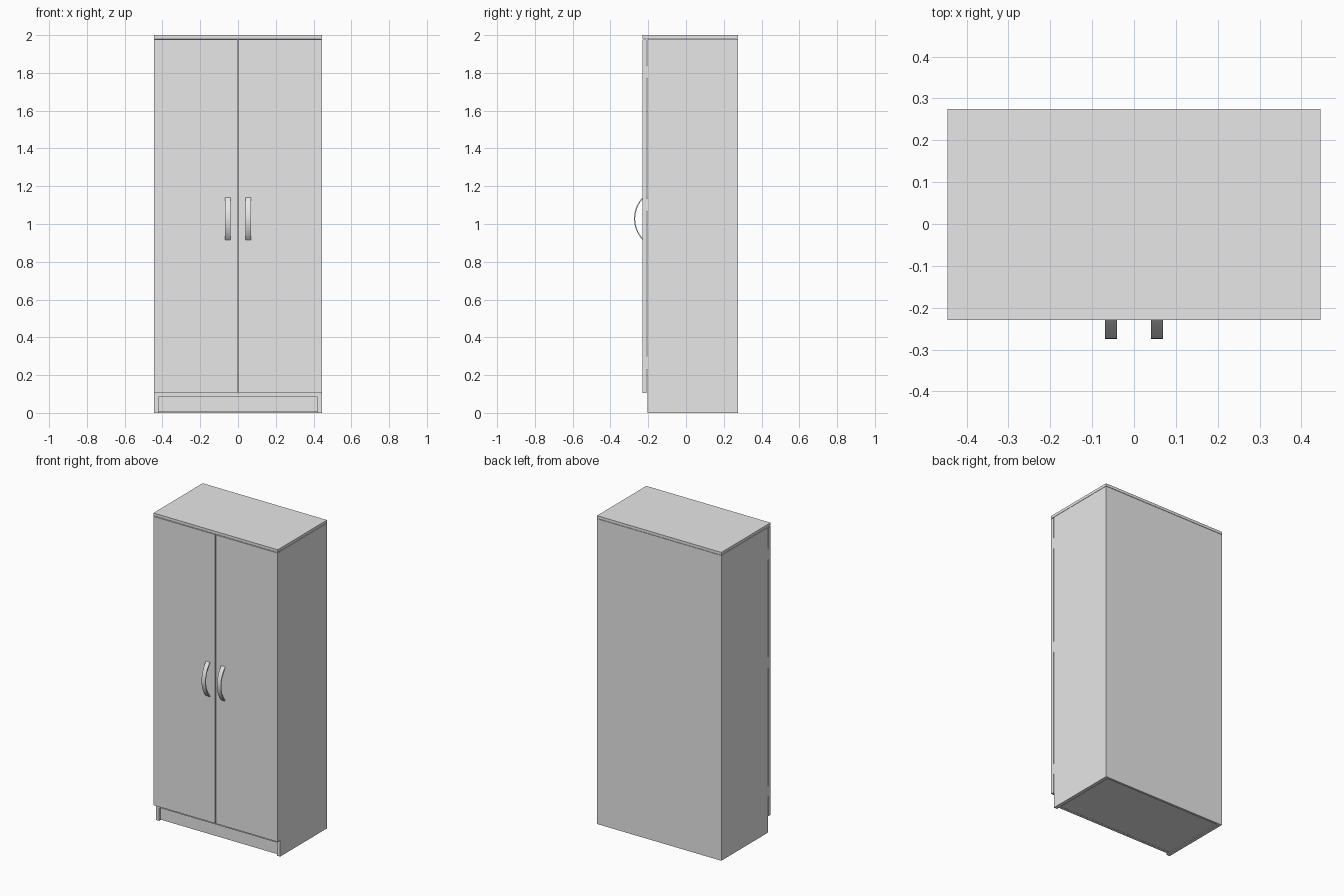
import bpy, bmesh, math

default = bpy.data.objects.get("Cube")
if default:
    bpy.data.objects.remove(default, do_unlink=True)

grey = bpy.data.materials.new("light_grey")
grey.use_nodes = True
colour = (0.8, 0.8, 0.8, 1)
grey.diffuse_color = colour
grey.node_tree.nodes["Principled BSDF"].inputs["Base Color"].default_value = colour


def add_object(name, bm):
    bmesh.ops.recalc_face_normals(bm, faces=bm.faces)
    mesh = bpy.data.meshes.new(name)
    bm.to_mesh(mesh)
    bm.free()
    mesh.materials.append(grey)
    obj = bpy.data.objects.new(name, mesh)
    bpy.context.collection.objects.link(obj)
    return obj


def box(name, x, y, z):
    """Box from (min, max) ranges on each axis."""
    bm = bmesh.new()
    bmesh.ops.create_cube(bm, size=1)
    for v in bm.verts:
        v.co = [sum(r) / 2 + c * (r[1] - r[0]) for c, r in zip(v.co, (x, y, z))]
    return add_object(name, bm)


def handle(name, centre_x, width=0.028, half=0.112, bulge=0.045, thick=0.006):
    """Flat strip bowed outwards along a circular arc."""
    radius = (half ** 2 + bulge ** 2) / (2 * bulge)
    sweep = math.asin(half / radius)
    centre_y, centre_z, steps = -0.275 + radius, 1.028, 20
    bm = bmesh.new()
    rings = []
    for i in range(steps + 1):
        a = sweep * (2 * i / steps - 1)
        ring = []
        for r, side in ((radius, -1), (radius, 1), (radius - thick, 1), (radius - thick, -1)):
            ring.append(bm.verts.new((centre_x + side * width / 2,
                                      centre_y - r * math.cos(a),
                                      centre_z + r * math.sin(a))))
        rings.append(ring)
    for low, high in zip(rings, rings[1:]):
        for j in range(4):
            k = (j + 1) % 4
            bm.faces.new((low[j], low[k], high[k], high[j]))
    bm.faces.new(rings[0])
    bm.faces.new(rings[-1])
    obj = add_object(name, bm)
    bpy.ops.object.select_all(action="DESELECT")
    obj.select_set(True)
    bpy.context.view_layer.objects.active = obj
    bpy.ops.object.shade_smooth_by_angle(angle=math.radians(35))


W, BACK, CARCASS, FRONT = 0.446, 0.275, -0.205, -0.23
PANEL = 0.024
INNER = W - PANEL

# Carcass panels
box("top_panel", (-W, W), (FRONT, BACK), (1.982, 2))
box("back_panel", (-INNER, INNER), (BACK - 0.015, BACK), (0, 1.98))
box("base_panel", (-INNER, INNER), (CARCASS + 0.02, BACK - 0.015), (0.005, 0.02))
box("floor_panel", (-INNER, INNER), (CARCASS, BACK - 0.015), (0.085, 0.105))
box("plinth", (-INNER, INNER), (CARCASS + 0.012, CARCASS + 0.03), (0.004, 0.105))

# Sides, doors, hinges and handles in mirrored pairs
for side, label in ((1, "left"), (-1, "right")):
    def span(a, b):
        return tuple(sorted((side * a, side * b)))
    box(label + "_side_panel", span(INNER, W), (CARCASS, BACK), (0, 1.98))
    box(label + "_door", span(0.003, W), (FRONT, CARCASS - 0.004), (0.105, 1.978))
    for place, z in (("lower", 0.265), ("middle", 1.1), ("upper", 1.805)):
        box(f"{label}_{place}_hinge", span(W - 0.02, W - 0.002),
            (CARCASS - 0.004, CARCASS), (z - 0.035, z + 0.035))
    handle(label + "_handle", side * 0.055)
